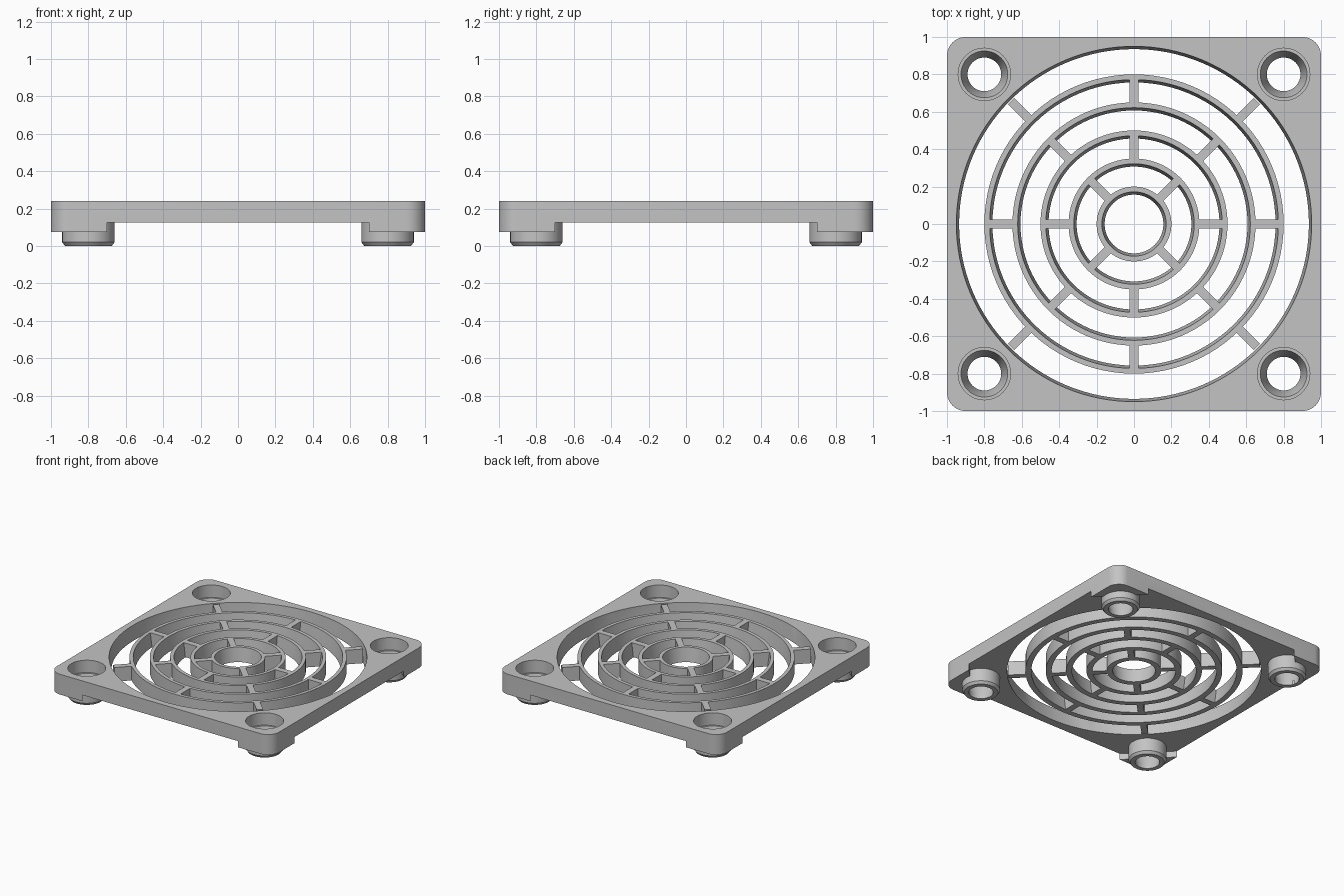
import bpy, bmesh, math
from mathutils import Matrix

if "Cube" in bpy.data.objects:
    bpy.data.objects.remove(bpy.data.objects["Cube"])

grey = bpy.data.materials.new("plain grey")
grey.use_nodes = True
COLOUR = (0.55, 0.55, 0.55, 1)
grey.diffuse_color = COLOUR
grey.node_tree.nodes["Principled BSDF"].inputs["Base Color"].default_value = COLOUR

TOP, UNDER, PAD = 0.24, 0.125, 0.075
parts = []


def finish(name, bm):
    bmesh.ops.remove_doubles(bm, verts=bm.verts, dist=1e-5)
    bmesh.ops.recalc_face_normals(bm, faces=bm.faces)
    mesh = bpy.data.meshes.new(name)
    bm.to_mesh(mesh)
    bm.free()
    mesh.materials.append(grey)
    ob = bpy.data.objects.new(name, mesh)
    bpy.context.collection.objects.link(ob)
    return ob


def prism(name, outline, z0, z1):
    bm = bmesh.new()
    face = bm.faces.new([bm.verts.new((x, y, z0)) for x, y in outline])
    ext = bmesh.ops.extrude_face_region(bm, geom=[face])
    moved = [v for v in ext["geom"] if isinstance(v, bmesh.types.BMVert)]
    bmesh.ops.translate(bm, verts=moved, vec=(0, 0, z1 - z0))
    return finish(name, bm)


def lathe(name, profile, steps=96, centre=(0, 0), closed=False):
    bm = bmesh.new()
    pts = [bm.verts.new((r, 0, z)) for r, z in profile]
    edges = [bm.edges.new(p) for p in zip(pts, pts[1:])]
    if closed:
        edges.append(bm.edges.new((pts[-1], pts[0])))
    bmesh.ops.spin(bm, geom=pts + edges, cent=(0, 0, 0), axis=(0, 0, 1),
                   angle=math.tau, steps=steps)
    bmesh.ops.translate(bm, verts=bm.verts, vec=(*centre, 0))
    return finish(name, bm)


def combine(target, tool, operation):
    mod = target.modifiers.new("combine", 'BOOLEAN')
    mod.operation, mod.solver, mod.object = operation, 'EXACT', tool
    graph = bpy.context.evaluated_depsgraph_get()
    mesh = bpy.data.meshes.new_from_object(target.evaluated_get(graph))
    target.modifiers.clear()
    target.data = mesh
    bpy.data.objects.remove(tool)


# Square frame with rounded corners
R = 0.1
outline = []
for q in range(4):
    a0 = q * math.pi / 2
    cx = (1 - R) * (1 if q in (0, 3) else -1)
    cy = (1 - R) * (1 if q < 2 else -1)
    for i in range(9):
        a = a0 + i * math.pi / 16
        outline.append((cx + R * math.cos(a), cy + R * math.sin(a)))
frame = prism("frame", outline, PAD, TOP)

# Relieve the underside, leaving a triangular pad in each corner
D = 1.7
combine(frame, prism("relief", [(D, 0), (0, D), (-D, 0), (0, -D)], -0.2, UNDER), 'DIFFERENCE')

# Tapered round opening
combine(frame, lathe("opening", [(0, 0), (0.92, 0), (0.935, UNDER),
                                 (0.95, TOP), (0.95, 0.3), (0, 0.3)], 128), 'DIFFERENCE')

# Mounting bosses with stepped screw holes
for x in (-0.8, 0.8):
    for y in (-0.8, 0.8):
        combine(frame, lathe("boss", [(0, 0), (0.125, 0), (0.14, 0.02), (0.14, 0.18), (0, 0.18)],
                             48, (x, y)), 'UNION')
        combine(frame, lathe("hole", [(0, -0.1), (0.09, -0.1), (0.09, 0.03), (0.125, 0.14),
                                      (0.14, 0.14), (0.14, 0.3), (0, 0.3)],
                             48, (x, y)), 'DIFFERENCE')
parts.append(frame)

# Concentric grille rings with a drafted inner wall
radii = [0.2, 0.35, 0.5, 0.65, 0.8]
for i, r in enumerate(radii):
    parts.append(lathe(f"grille_ring_{i + 1}", [(r, UNDER), (r, TOP), (r - 0.028, TOP),
                                                (r - 0.043, UNDER)], closed=True))

# Spokes, alternating between diagonal and straight from ring to ring
for i, r in enumerate(radii):
    start, end = r - 0.01, r + 0.13
    for k in range(4):
        angle = k * math.pi / 2 + (math.pi / 4 if i % 2 == 0 else 0)
        bm = bmesh.new()
        bmesh.ops.create_cube(bm, size=1, matrix=Matrix.Rotation(angle, 4, 'Z')
                              @ Matrix.Translation(((start + end) / 2, 0, (TOP + UNDER) / 2))
                              @ Matrix.Diagonal((end - start, 0.048, TOP - UNDER, 1)))
        parts.append(finish(f"spoke_{i + 1}_{k + 1}", bm))

# Smooth round walls, crisp edges
bpy.ops.object.select_all(action='DESELECT')
for ob in parts:
    ob.select_set(True)
bpy.context.view_layer.objects.active = frame
bpy.ops.object.shade_smooth_by_angle(angle=math.radians(20))
